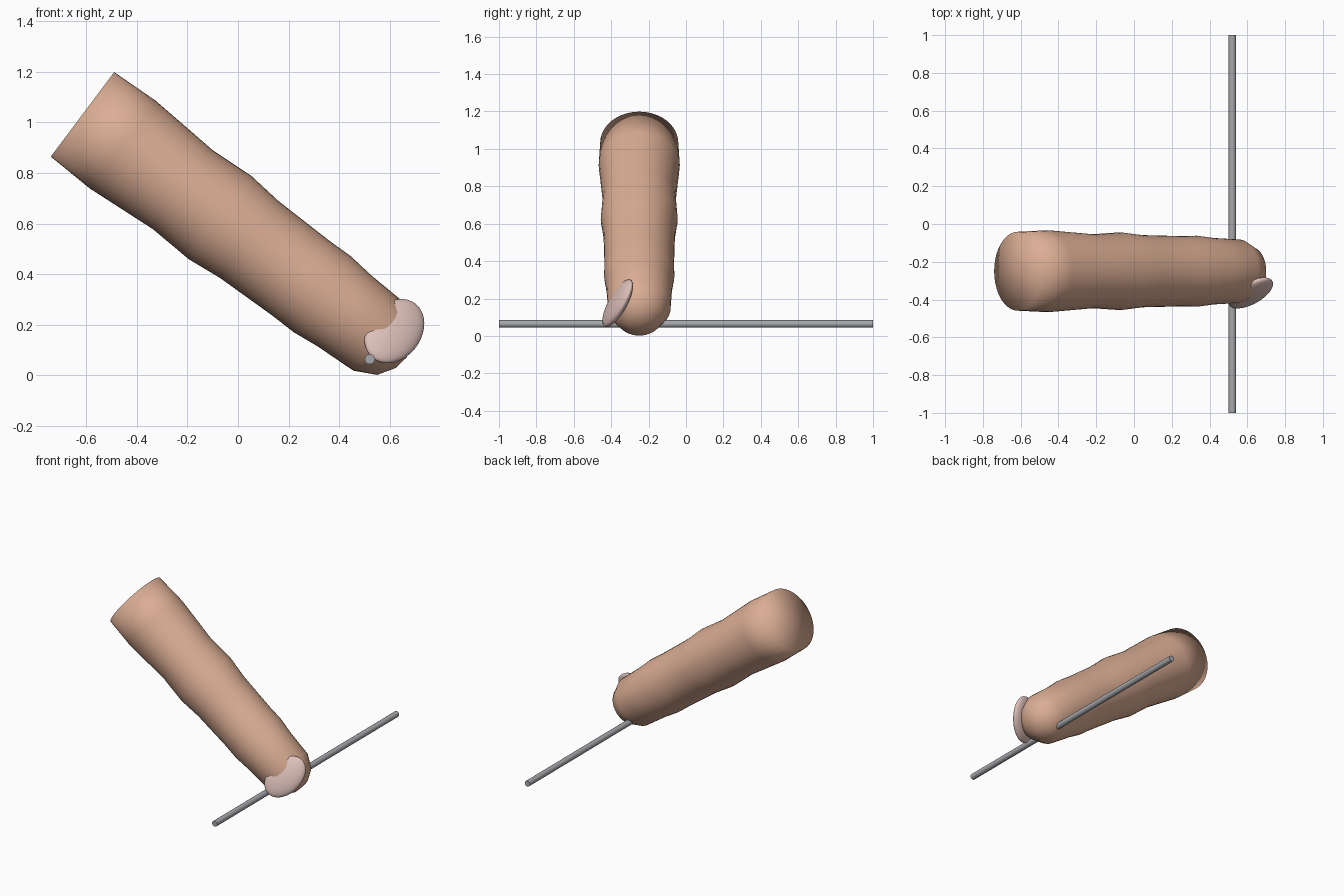
import bpy, bmesh, math
from mathutils import Vector, Matrix

if "Cube" in bpy.data.objects:
    bpy.data.objects.remove(bpy.data.objects["Cube"])


def material(name, rgb):
    m = bpy.data.materials.new(name)
    m.diffuse_color = (*rgb, 1.0)
    m.use_nodes = True
    m.node_tree.nodes["Principled BSDF"].inputs["Base Color"].default_value = m.diffuse_color
    return m


skin = material("skin", (0.71, 0.42, 0.295))
nail_pink = material("nail pink", (0.73, 0.53, 0.49))
metal = material("grey metal", (0.38, 0.39, 0.41))


def frame(x, y, z, origin):
    """Matrix with the given axes and origin."""
    m = Matrix((x, y, z)).transposed().to_4x4()
    m.translation = origin
    return m


def revolve(name, profile, mat, matrix, sides):
    """Surface of revolution about local z from (height, radius) points."""
    bm = bmesh.new()
    rings = []
    for h, r in profile:
        if r == 0:
            rings.append([bm.verts.new((0, 0, h))])
        else:
            rings.append([bm.verts.new((r * math.cos(2 * math.pi * i / sides),
                                        r * math.sin(2 * math.pi * i / sides), h))
                          for i in range(sides)])
    for a, b in zip(rings, rings[1:]):
        for i in range(sides):
            j = (i + 1) % sides
            quad = [a[i % len(a)], a[j % len(a)], b[j % len(b)], b[i % len(b)]]
            bm.faces.new(list(dict.fromkeys(quad)))
    bmesh.ops.recalc_face_normals(bm, faces=bm.faces)
    for f in bm.faces:
        f.smooth = True
    me = bpy.data.meshes.new(name)
    bm.to_mesh(me)
    bm.free()
    me.materials.append(mat)
    ob = bpy.data.objects.new(name, me)
    ob.matrix_world = matrix
    bpy.context.collection.objects.link(ob)
    return ob


# Finger: slanted, slightly lumpy tube with a flat base and rounded tip
along = Vector((0.8, 0, -0.6))
up = Vector((0.6, 0, 0.8))
side = Vector((0, -1, 0))
base = Vector((-0.615, -0.25, 1.032))
finger_profile = [(0, 0), (0, 0.209), (0.2, 0.217), (0.495, 0.196), (0.68, 0.206),
                  (0.825, 0.191), (1.08, 0.186), (1.185, 0.188), (1.295, 0.176),
                  (1.465, 0.168), (1.55, 0.125), (1.592, 0.06), (1.602, 0)]
revolve("finger", finger_profile, skin, frame(up, along.cross(up), along, base), 40)

# Fingernail: thin ellipsoid lying against the tip
normal = (up * 0.48 + side * 0.87).normalized()
across = normal.cross(along).normalized()
bpy.ops.mesh.primitive_uv_sphere_add(segments=40, ring_count=24, radius=1)
nail = bpy.context.object
nail.name = "fingernail"
nail.matrix_world = (frame(along, -across, normal, Vector((0.618, -0.365, 0.175)))
                     @ Matrix.Diagonal((0.107, 0.155, 0.038, 1)))
nail.data.materials.append(nail_pink)
bpy.ops.object.shade_smooth()

# Rod: thin straight bar through the fingertip
bpy.ops.mesh.primitive_cylinder_add(vertices=24, radius=0.02, depth=2,
                                    location=(0.521, 0, 0.064),
                                    rotation=(math.pi / 2, 0, 0))
rod = bpy.context.object
rod.name = "rod"
rod.data.materials.append(metal)
bpy.ops.object.shade_smooth_by_angle()
